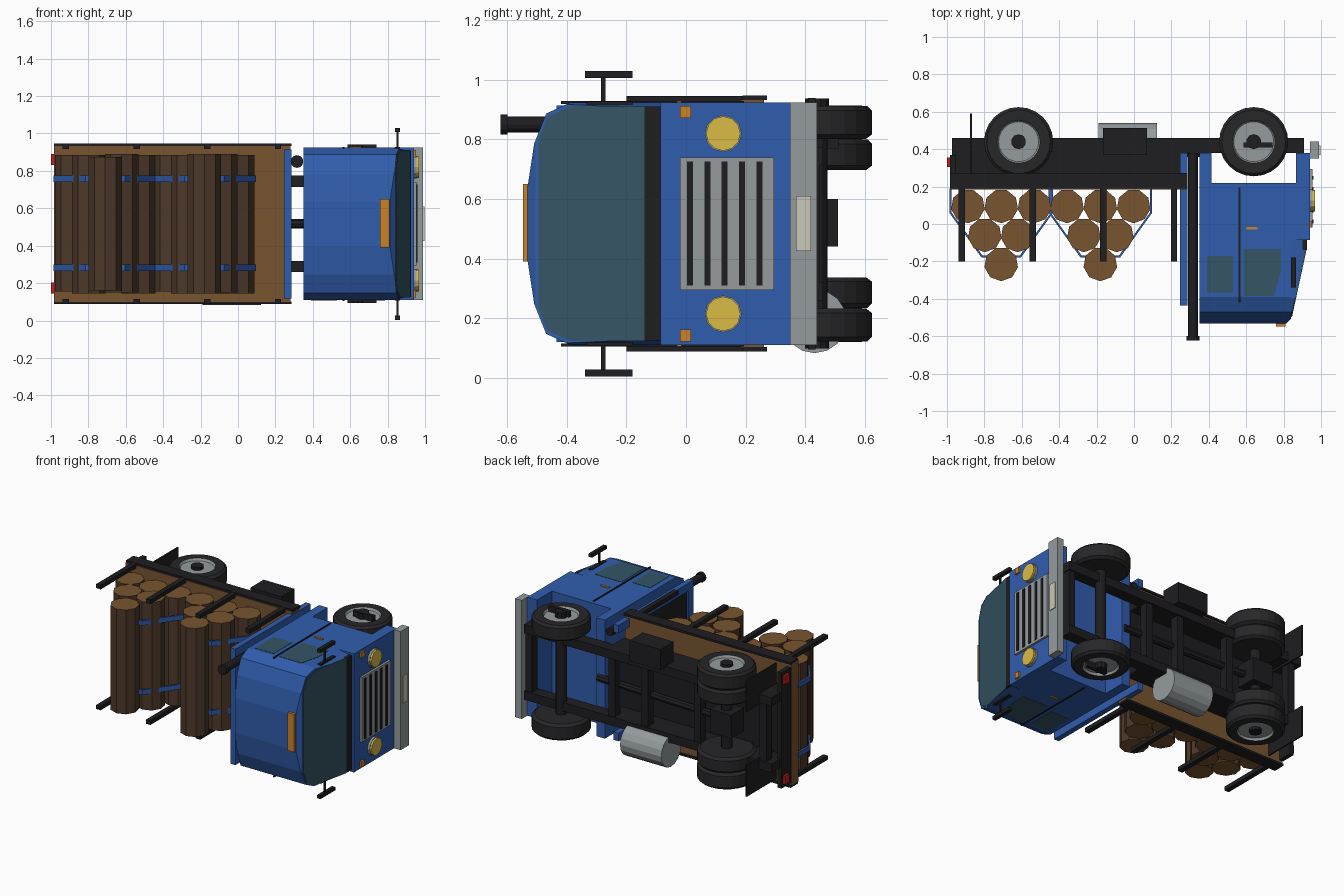
import bpy, bmesh, math
from mathutils import Vector, Matrix

if "Cube" in bpy.data.objects:
    bpy.data.objects.remove(bpy.data.objects["Cube"])

C = 0.517  # mirror plane in z: the truck lies on its side, its roof faces -y, its nose +x


def mat(name, r, g, b):
    m = bpy.data.materials.new(name)
    m.diffuse_color = (r, g, b, 1)
    m.use_nodes = True
    m.node_tree.nodes["Principled BSDF"].inputs["Base Color"].default_value = m.diffuse_color
    return m


BLUE = mat("blue_paint", 0.03, 0.11, 0.42)
BLACK = mat("black", 0.013, 0.013, 0.015)
TYRE = mat("rubber", 0.02, 0.02, 0.022)
GLASS = mat("glass", 0.035, 0.09, 0.13)
BARK = mat("bark", 0.075, 0.04, 0.022)
WOOD = mat("wood", 0.19, 0.09, 0.03)
GREY = mat("metal", 0.3, 0.33, 0.34)
YELLOW = mat("lamp_yellow", 0.7, 0.5, 0.06)
ORANGE = mat("lamp_orange", 0.6, 0.22, 0.02)
RED = mat("lamp_red", 0.6, 0.01, 0.01)
CREAM = mat("cream", 0.6, 0.57, 0.48)


def finish(name, bm, *mats):
    bmesh.ops.recalc_face_normals(bm, faces=bm.faces)
    me = bpy.data.meshes.new(name)
    bm.to_mesh(me)
    bm.free()
    for m in mats:
        me.materials.append(m)
    ob = bpy.data.objects.new(name, me)
    bpy.context.collection.objects.link(ob)
    return ob


def box(name, x, y, z, m):
    bm = bmesh.new()
    bmesh.ops.create_cube(bm, size=1)
    for v in bm.verts:
        v.co = Vector([(r[0] + r[1]) / 2 + c * (r[1] - r[0]) for c, r in zip(v.co, (x, y, z))])
    return finish(name, bm, m)


def pair(name, x, y, z, m):
    box(name + "_left", x, y, z, m)
    box(name + "_right", x, y, (2 * C - z[1], 2 * C - z[0]), m)


def cyl(name, a, b, r, m, n=12, cap=None):
    a, b = Vector(a), Vector(b)
    rot = (b - a).to_track_quat('Z', 'Y').to_matrix().to_4x4()
    bm = bmesh.new()
    bmesh.ops.create_cone(bm, cap_ends=True, segments=n, radius1=r, radius2=r, depth=(b - a).length,
                          matrix=Matrix.Translation((a + b) / 2) @ rot)
    if cap:
        for f in bm.faces:
            f.material_index = int(len(f.verts) > 4)
    return finish(name, bm, m, *([cap] if cap else []))


def prism(pts, z0, z1):
    bm = bmesh.new()
    f = bm.faces.new([bm.verts.new((x, y, z0)) for x, y in pts])
    g = bmesh.ops.extrude_face_region(bm, geom=[f])["geom"]
    bmesh.ops.translate(bm, verts=[v for v in g if isinstance(v, bmesh.types.BMVert)], vec=(0, 0, z1 - z0))
    return bm


def cut(bm, co, no):
    g = bm.verts[:] + bm.edges[:] + bm.faces[:]
    bmesh.ops.bisect_plane(bm, geom=g, plane_co=co, plane_no=no, clear_outer=True)
    bmesh.ops.holes_fill(bm, edges=[e for e in bm.edges if e.is_boundary], sides=0)


def arch(x0, x1, shrink=1.0):
    # rounded cab section swept along x
    half = [(-.08, .407), (-.39, .407), (-.47, .37), (-.51, .27), (-.533, .12)]
    pts = half + [(y, -d) for y, d in reversed(half)]
    bm = bmesh.new()
    f = bm.faces.new([bm.verts.new((x0, -.3 + (y + .3) * shrink, C + d * shrink)) for y, d in pts])
    g = bmesh.ops.extrude_face_region(bm, geom=[f])["geom"]
    bmesh.ops.translate(bm, verts=[v for v in g if isinstance(v, bmesh.types.BMVert)], vec=(x1 - x0, 0, 0))
    return bm


# cab: lower body with wheel arches, and rounded upper body with raked windscreen
finish("cab_lower", prism([(.35, .38), (.415, .38), (.415, .22), (.865, .22), (.865, .38), (.94, .38),
                           (.94, -.085), (.35, -.085)], .11, .924), BLUE)
RAKE = Vector((.37, -.08, 0)).normalized()
upper = arch(.35, .92)
cut(upper, (.92, -.13, C), RAKE)
cut(upper, (.835, -.51, C), (.7, -.7, 0))
for s in (1, -1):
    cut(upper, (.83, -.3, C + s * .407), (.2, 0, s))
finish("cab_upper", upper, BLUE)
glass = arch(.5, 1.0, .97)
cut(glass, Vector((.92, -.13, C)) + RAKE * .004, RAKE)
cut(glass, Vector((.92, -.13, C)) - RAKE * .006, -RAKE)
cut(glass, (.9, -.14, C), (0, 1, 0))
cut(glass, (.9, -.495, C), (0, -1, 0))
finish("windscreen", glass, GLASS)
box("cowl", (.88, .924), (-.14, -.085), (.125, .91), BLACK)

# cab sides: windows, door seams, handles, mirrors, steps
for s, side in ((1, "left"), (-1, "right")):
    z0, z1 = sorted((C + s * .402, C + s * .409))
    finish("door_window_" + side, prism([(.585, -.135), (.785, -.135), (.785, -.25), (.75, -.385), (.585, -.385)],
                                        z0, z1), GLASS)
pair("rear_window", (.39, .53), (-.37, -.17), (.922, .926), GLASS)
pair("door_seam", (.56, .57), (-.42, .195), (.92, .929), BLACK)
pair("door_handle", (.6, .66), (-.03, -.015), (.92, .93), ORANGE)
pair("mirror_arm", (.848, .858), (-.285, -.27), (.9, 1.015), BLACK)
pair("mirror", (.84, .865), (-.34, -.18), (1.007, 1.03), BLACK)
pair("wing_trim", (.84, .865), (-.335, -.18), (.915, .927), BLACK)
pair("step", (.585, .74), (.41, .435), (.9, .94), BLACK)
box("roof_lamp", (.76, .81), (-.548, -.525), (.39, .65), ORANGE)

# nose: bumper, grille, lamps
box("bumper", (.94, .99), (.35, .44), (.11, .924), GREY)
box("number_plate", (.985, .996), (.37, .42), (.425, .61), CREAM)
box("grille", (.935, .955), (-.02, .295), (.295, .74), GREY)
for i in range(5):
    y = .013 + i * .0585
    box("grille_slot_%d" % i, (.95, .96), (y - .01, y + .01), (.31, .726), BLACK)
for s in (1, -1):
    z = C + s * .303
    cyl("headlamp_rim", (.93, .125, z), (.955, .125, z), .062, GREY)
    cyl("headlamp", (.95, .125, z), (.967, .125, z), .058, YELLOW)
pair("indicator", (.935, .952), (-.02, .016), (.872, .912), ORANGE)

# chassis
pair("frame_rail", (-.972, .91), (.38, .46), (.715, .775), BLACK)
pair("sub_rail", (-.972, .285), (.265, .385), (.715, .775), BLACK)
box("sub_floor", (-.96, .28), (.255, .3), (.27, .77), BLACK)
for i, x in enumerate((-.9, -.4, 0, .25, .88)):
    box("cross_member_%d" % i, (x - .025, x + .025), (.39, .45), (.3, .74), BLACK)
cyl("prop_shaft", (-.62, .42, C), (.4, .38, C), .025, BLACK, 8)
box("differential", (-.7, -.54), (.37, .51), (.44, .6), BLACK)


def wheel(name, x, s, d0, d1):
    # chamfered tyre from inner distance d0 to outer distance d1, with dished rim
    prof = [(0, d0), (.165, d0), (.185, d0 + .015), (.185, d1 - .015), (.17, d1), (.115, d1), (.107, d1 - .015),
            (0, d1 - .015)]
    n = 24
    bm = bmesh.new()
    vs = [bm.verts.new((x + r, .44, C + s * d)) for r, d in prof]
    es = [bm.edges.new(e) for e in zip(vs, vs[1:])]
    bmesh.ops.spin(bm, geom=vs + es, cent=(x, .44, C), axis=(0, 0, 1), angle=2 * math.pi, steps=n)
    bmesh.ops.remove_doubles(bm, verts=bm.verts, dist=1e-4)
    for f in bm.faces:
        c = f.calc_center_median()
        if math.hypot(c.x - x, c.y - .44) < .113 and abs(c.z - C) > d1 - .03:
            f.material_index = 1
    finish(name, bm, TYRE, GREY)


for nm, x in (("front", .64), ("rear", -.617)):
    cyl(nm + "_axle", (x, .44, .2), (x, .44, .83), .035, BLACK)
    for s in (1, -1):
        wheel(nm + "_wheel", x, s, .285, .395)
        if nm == "rear":
            wheel("rear_inner_wheel", x, s, .18, .283)
        cyl(nm + "_hub", (x, .44, C + s * .36), (x, .44, C + s * (.42 if x > 0 else .4)), .04, BLACK, 10)

pair("mud_flap", (-.876, -.866), (.27, .592), (.70, .915), BLACK)
box("tail_bar", (-.985, -.955), (.27, .37), (.12, .914), BLACK)
pair("tail_lamp", (-1, -.98), (.305, .355), (.832, .89), RED)
cyl("fuel_tank", (-.19, .432, .19), (.123, .432, .19), .108, GREY, 16)
box("battery_box", (-.165, .07), (.37, .513), (.77, .91), BLACK)
cyl("exhaust_stack", (.315, .38, .85), (.315, -.605, .85), .027, BLACK)
cyl("exhaust_tip", (.315, -.6, .85), (.315, -.623, .85), .034, BLACK)

# bed, stakes, headboard
box("bed_deck", (-.985, .28), (.185, .262), (.1, .934), WOOD)
pair("bed_side_rail", (-.985, .285), (.19, .272), (.932, .947), BLACK)
for i in range(4):
    x = -.92 + i * .378
    pair("stake_%d" % i, (x - .017, x + .017), (-.2, .25), (.918, .946), BLACK)
pair("headboard_post", (.247, .285), (-.435, .38), (.86, .915), BLUE)
box("headboard_top", (.247, .285), (-.435, -.38), (.12, .914), BLUE)
box("headboard_panel", (.257, .277), (-.4, .2), (.13, .9), BLACK)

# log stacks with straps
for k, cx in enumerate((-.71, -.18)):
    logs = [(-.178, .095, .155, .885), (0, .095, .15, .88), (.178, .095, .145, .885), (-.088, -.06, .145, .885),
            (.088, -.06, .15, .89), (0, -.215, (.16, .145)[k], (.875, .89)[k])]
    for i, (dx, y, z0, z1) in enumerate(logs):
        cyl("log_%d_%d" % (k, i), (cx + dx, y, z0), (cx + dx, y, z1), .091, BARK, 9, WOOD)
    outer = [(-.277, .19), (-.277, .06), (-.105, -.18), (.105, -.18), (.277, .06), (.277, .19)]
    inner = [(x * .955, y + (.012 if y < 0 else 0)) for x, y in reversed(outer)]
    for z in (.282, .757):
        finish("strap_%d" % k, prism([(cx + x, y) for x, y in outer + inner], z - .017, z + .017), BLUE)
